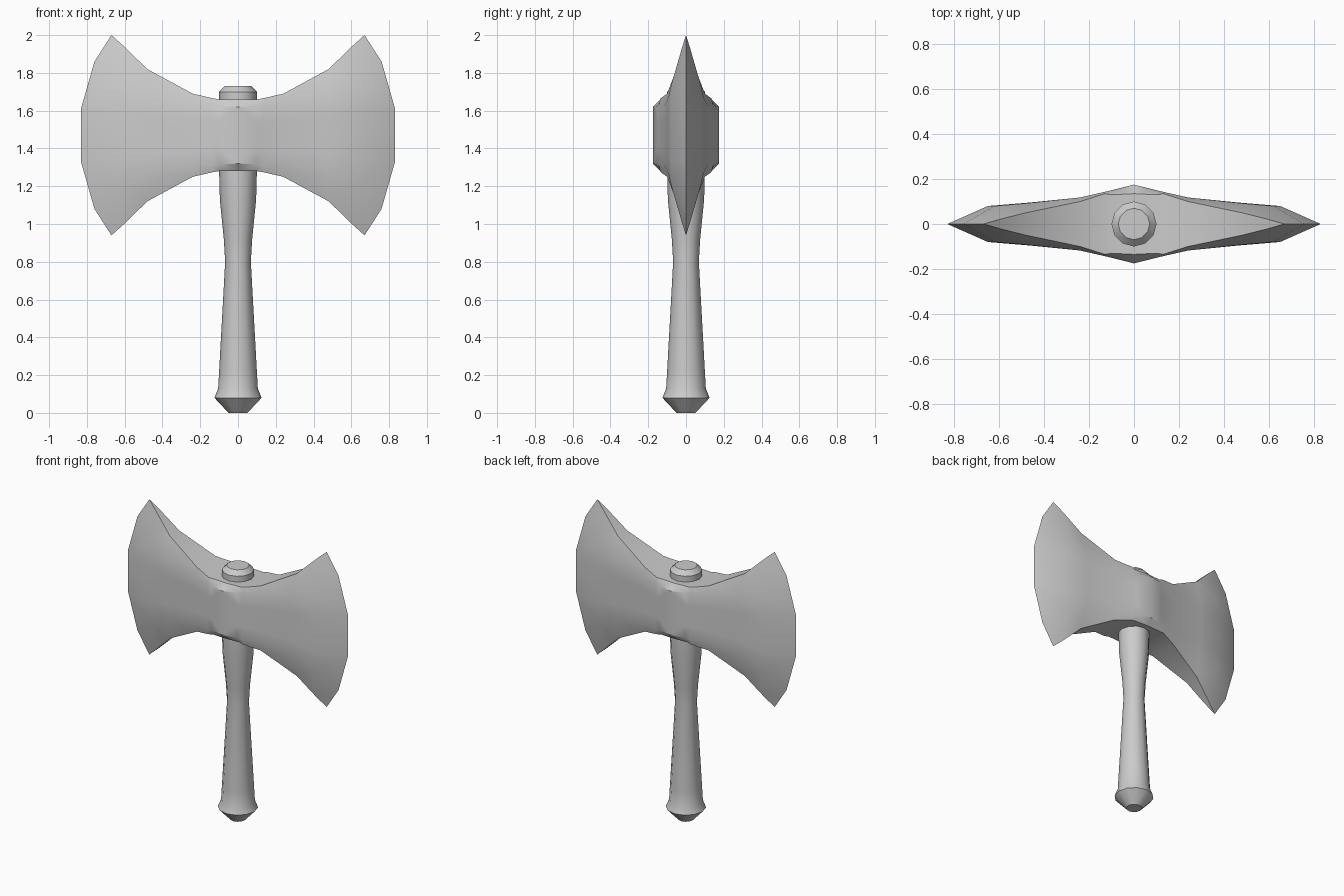
import bpy, bmesh, math

if "Cube" in bpy.data.objects:
    bpy.data.objects.remove(bpy.data.objects["Cube"])

grey = bpy.data.materials.new("plain_grey")
grey.use_nodes = True
colour = (0.6, 0.6, 0.6, 1)
grey.diffuse_color = colour
grey.node_tree.nodes["Principled BSDF"].inputs["Base Color"].default_value = colour


def finish(bm, name, z=0.0):
    """Turn a closed bmesh into a shaded object."""
    bmesh.ops.remove_doubles(bm, verts=bm.verts, dist=0.0005)
    bmesh.ops.recalc_face_normals(bm, faces=bm.faces)
    mesh = bpy.data.meshes.new(name)
    bm.to_mesh(mesh)
    bm.free()
    mesh.materials.append(grey)
    obj = bpy.data.objects.new(name, mesh)
    obj.location.z = z
    bpy.context.collection.objects.link(obj)
    bpy.ops.object.select_all(action='DESELECT')
    obj.select_set(True)
    bpy.context.view_layer.objects.active = obj
    bpy.ops.object.shade_smooth_by_angle(angle=math.radians(36))
    return obj


def lathe(name, profile, sides=12):
    """Spin (radius, z) points into a capped solid."""
    bm = bmesh.new()
    rings = []
    for r, z in profile:
        angles = [2 * math.pi * i / sides for i in range(sides)]
        rings.append([bm.verts.new((r * math.cos(a), r * math.sin(a), z)) for a in angles])
    for low, high in zip(rings, rings[1:]):
        for i in range(sides):
            j = (i + 1) % sides
            bm.faces.new((low[i], low[j], high[j], high[i]))
    bm.faces.new(rings[0])
    bm.faces.new(rings[-1])
    return finish(bm, name)


# Handle with flared pommel, narrow grip and end knob
lathe("handle", [(0.05, 0), (0.125, 0.08), (0.105, 0.13), (0.1, 0.22), (0.068, 0.8),
                 (0.075, 0.92), (0.096, 1.13), (0.1, 1.28), (0.1, 1.7), (0.07, 1.73)])

# Double-bladed head: one eighth as stations of (x, y, height above middle),
# running from the top rim down to the middle
stations = [
    [(0, 0.135, 0.19), (0, 0.175, 0.15), (0, 0.175, 0.07)],
    [(0.1, 0.13, 0.19), (0.09, 0.152, 0.155), (0.1, 0.15, 0.07)],
    [(0.13, 0.135, 0.195), (0.13, 0.143, 0.16), (0.13, 0.143, 0.07)],
    [(0.24, 0.1, 0.22), (0.24, 0.118, 0.15), (0.24, 0.118, 0.08)],
    [(0.48, 0.05, 0.35), (0.47, 0.093, 0.2), (0.47, 0.095, 0.1)],
    [(0.6, 0.02, 0.467), (0.62, 0.08, 0.26), (0.65, 0.08, 0.13)],
    [(0.67, 0, 0.53), (0.76, 0, 0.39), (0.83, 0, 0.145)],
]
bm = bmesh.new()
columns = []
for points in stations:
    (tx, _, tz), (mx, my, _) = points[0], points[-1]
    columns.append([bm.verts.new(p) for p in [(tx, 0, tz)] + points + [(mx, my, 0)]])
for a, b in zip(columns, columns[1:]):
    for i in range(len(a) - 1):
        bm.faces.new((a[i], b[i], b[i + 1], a[i + 1]))
bmesh.ops.remove_doubles(bm, verts=bm.verts, dist=0.0005)
for axis in "XYZ":
    bmesh.ops.mirror(bm, geom=bm.verts[:] + bm.edges[:] + bm.faces[:],
                     axis=axis, merge_dist=0.0005)
finish(bm, "double_axe_head", 1.47)
